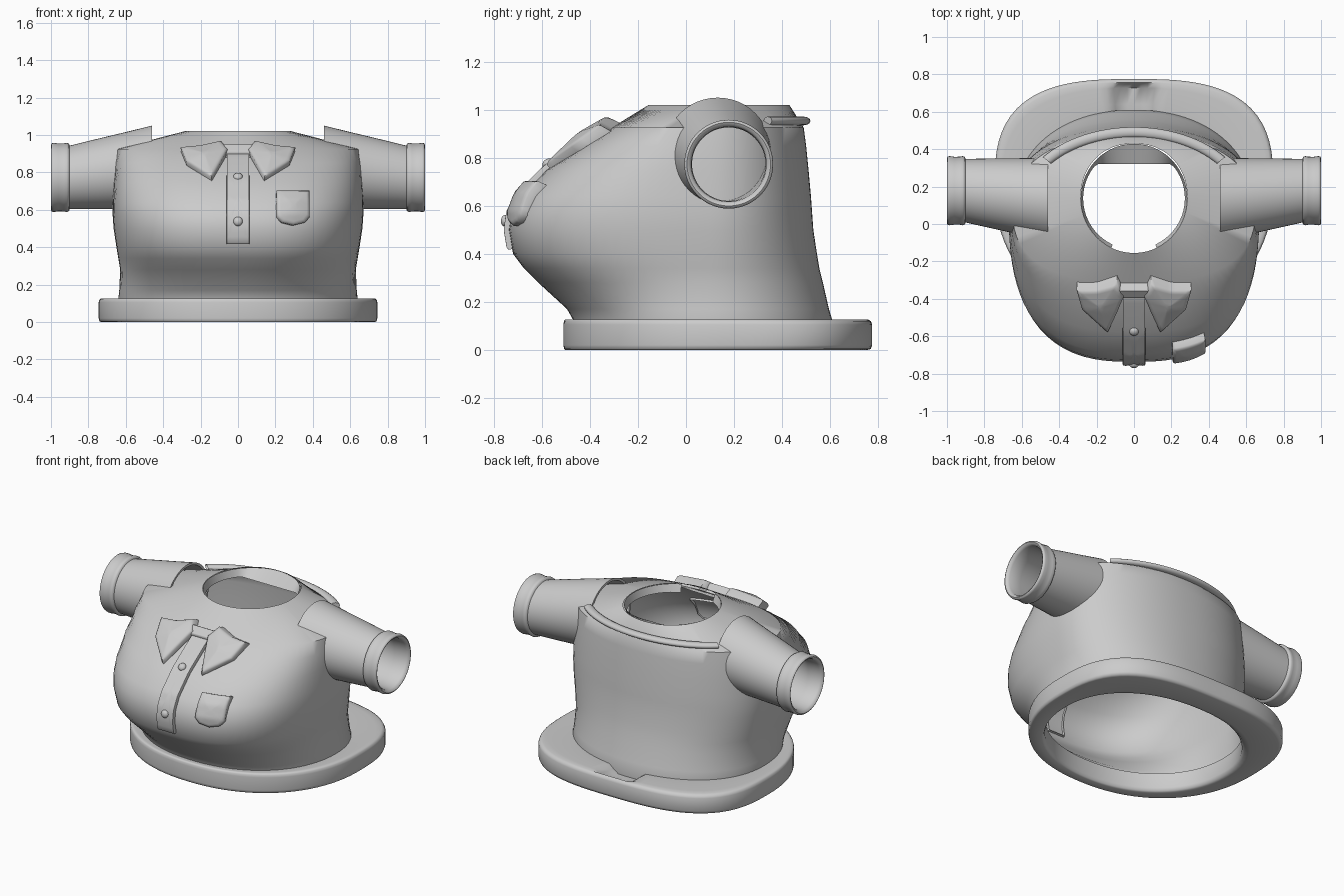
import bpy, bmesh, math
from mathutils import Vector

cube = bpy.data.objects.get("Cube")
if cube:
    bpy.data.objects.remove(cube, do_unlink=True)

grey = bpy.data.materials.new("grey_fabric")
grey.use_nodes = True
grey.diffuse_color = (0.6, 0.6, 0.6, 1)
grey.node_tree.nodes["Principled BSDF"].inputs["Base Color"].default_value = (0.6, 0.6, 0.6, 1)

SEG = 96


def finish(name, bm, angle=40):
    bmesh.ops.recalc_face_normals(bm, faces=bm.faces)
    mesh = bpy.data.meshes.new(name)
    bm.to_mesh(mesh)
    bm.free()
    mesh.materials.append(grey)
    ob = bpy.data.objects.new(name, mesh)
    bpy.context.collection.objects.link(ob)
    bpy.ops.object.select_all(action='DESELECT')
    bpy.context.view_layer.objects.active = ob
    ob.select_set(True)
    bpy.ops.object.shade_smooth_by_angle(angle=math.radians(angle))


def loft(name, rings, closed=False, cap=False, angle=40):
    """Skin a list of closed point rings."""
    bm = bmesh.new()
    rows = [[bm.verts.new(p) for p in ring] for ring in rings]
    pairs = list(zip(rows, rows[1:]))
    if closed:
        pairs.append((rows[-1], rows[0]))
    for r, s in pairs:
        for i in range(len(r)):
            j = (i + 1) % len(r)
            bm.faces.new((r[i], r[j], s[j], s[i]))
    if cap:
        bm.faces.new(rows[-1])
    finish(name, bm, angle)


def egg(z, a, front, back, cy, nf, nb):
    """Superellipse ring with separate front and back depth."""
    pts = []
    for i in range(SEG):
        t = 2 * math.pi * i / SEG
        c, s = math.cos(t), math.sin(t)
        b, n = (back - cy, nb) if s > 0 else (cy - front, nf)
        r = (abs(c / a) ** n + abs(s / b) ** n) ** (-1 / n)
        pts.append(Vector((r * c, cy + r * s, z)))
    return pts


# Torso: height, half width, front, back, centre, front power
torso = [
    (0.05, 0.63, -0.455, 0.605, 0.1, 2.1),
    (0.12, 0.64, -0.467, 0.61, 0.1, 2.15), (0.17, 0.635, -0.495, 0.595, 0.1, 2.2),
    (0.28, 0.63, -0.615, 0.57, 0.1, 2.4), (0.34, 0.64, -0.675, 0.555, 0.1, 2.55),
    (0.40, 0.65, -0.72, 0.545, 0.1, 2.65), (0.50, 0.665, -0.737, 0.53, 0.1, 2.7),
    (0.57, 0.67, -0.727, 0.525, 0.1, 2.7), (0.64, 0.67, -0.69, 0.52, 0.1, 2.7),
    (0.75, 0.665, -0.578, 0.51, 0.1, 2.7), (0.85, 0.66, -0.43, 0.5, 0.1, 2.7),
    (0.925, 0.65, -0.31, 0.49, 0.1, 2.7), (1.02, 0.285, -0.155, 0.43, 0.137, 2.0)]


def shape_at(z):
    for lo, hi in zip(torso, torso[1:]):
        if z <= hi[0]:
            break
    k = (z - lo[0]) / (hi[0] - lo[0])
    return [p + (q - p) * k for p, q in zip(lo, hi)]


def front_y(x, z):
    _, a, f, _, cy, n = shape_at(z)
    return cy - (cy - f) * max(0, 1 - abs(x / a) ** n) ** (1 / n)


def on_front(x, z, lift):
    """Point on the chest, raised along the surface normal."""
    e = 0.02
    dx = (front_y(x + e, z) - front_y(x - e, z)) / (2 * e)
    dz = (front_y(x, z + e) - front_y(x, z - e)) / (2 * e)
    return Vector((x, front_y(x, z), z)) + Vector((dx, -1, dz)).normalized() * lift


loft("shirt_body", [egg(*r, 2.15) for r in torso], angle=55)

# Hem band, with a soft dip at the centre back
outer = egg(0, 0.745, -0.51, 0.775, 0.2, 2.2, 2.9)
inner = egg(0, 0.61, -0.44, 0.585, 0.1, 2.1, 2.15)
section = [(1, 0.02), (1, 0.105), (0.97, 0.12), (0.9, 0.127), (0.75, 0.127), (0.3, 0.127),
           (0, 0.12), (0, 0.025), (0.08, 0.006), (0.2, 0), (0.9, 0), (0.97, 0.004)]
hem = []
for t, z in section:
    ring = [p.lerp(q, t) for p, q in zip(inner, outer)]
    for p in ring:
        dip = 0.05 * min(1, max(0, (0.13 - abs(p.x)) / 0.06))
        p.z = z - (dip if z > 0.11 and t < 0.85 and p.y > 0.5 else 0)
    hem.append(ring)
loft("hem_band", hem, closed=True, angle=60)

# Sleeves with rolled cuffs, open at both ends
sleeve = [(0.46, 0.222), (0.6, 0.205), (0.75, 0.188), (0.9, 0.17), (0.904, 0.18), (0.915, 0.185),
          (0.93, 0.182), (0.96, 0.181), (0.985, 0.185), (0.996, 0.182), (1, 0.174), (0.994, 0.163),
          (0.98, 0.156), (0.9, 0.153), (0.46, 0.207)]
for side, label in ((1, "left"), (-1, "right")):
    rings = []
    for x, r in sleeve:
        k = min(1, (x - 0.46) / 0.44)
        cy, cz = 0.132 + 0.046 * k, 0.828 - 0.055 * k
        rings.append([Vector((side * x, cy + r * math.cos(2 * math.pi * i / 48),
                              cz + r * math.sin(2 * math.pi * i / 48))) for i in range(48)])
    loft(label + "_sleeve", rings, closed=True, angle=50)

# Raised trim around the back of the shoulders
rings = []
for i in range(41):
    t = math.radians(-52 + 104 * i / 40)
    out = Vector((math.sin(t), math.cos(t), 0))
    centre = Vector((0.59 * out.x, 0.1 + 0.39 * out.y, 0.953))
    rings.append([centre + out * 0.028 * math.cos(u) + Vector((0, 0, 0.018 * math.sin(u)))
                  for u in (2 * math.pi * j / 12 for j in range(12))])
loft("back_yoke_trim", rings, cap=True, angle=60)

# Facing inside the neck, deeper at the back and open at the front
bm = bmesh.new()
prev = None
for i in range(49):
    t = math.radians(-65 + 310 * i / 48)
    c, s = math.cos(t), math.sin(t)
    pair = [bm.verts.new((0.285 * c, 0.137 + 0.292 * s, 1.018)),
            bm.verts.new((0.272 * c, min(0.137 + 0.272 * s, 0.32), 0.97))]
    if prev:
        bm.faces.new((prev[0], pair[0], pair[1], prev[1]))
    prev = pair
finish("neck_facing", bm)


def pad(name, corners, height, mirror=1, soft=0.06, dome=0.0, lean=0.0):
    """Padded patch draped over the chest; lean pushes its top edge forward."""
    edge = []
    for (x0, z0), (x1, z1) in zip(corners, corners[1:] + corners[:1]):
        steps = max(2, int(math.hypot(x1 - x0, z1 - z0) / 0.02))
        edge += [(x0 + (x1 - x0) * i / steps, z0 + (z1 - z0) * i / steps) for i in range(steps)]
    cx = sum(p[0] for p in edge) / len(edge)
    cz = sum(p[1] for p in edge) / len(edge)
    low = min(p[1] for p in edge)
    tall = max(p[1] for p in edge) - low
    layers = [(1, -0.015), (1, height * 0.7), (1 - soft, height)]
    layers += [((1 - soft) * (1 - i / 8), height + dome * i / 8) for i in range(1, 8)]
    rings = []
    for s, h in layers:
        ring = []
        for x, z in edge:
            z = cz + (z - cz) * s
            p = on_front(mirror * (cx + (x - cx) * s), z, h)
            if h > 0:
                p.y -= lean * (z - low) / tall
            ring.append(p)
        rings.append(ring)
    loft(name, rings, cap=True, angle=55)


def box(x0, x1, z0, z1):
    return [(x0, z0), (x1, z0), (x1, z1), (x0, z1)]


# Collar points, collar band, button strip and chest pocket
wing = [(0.055, 0.905), (0.09, 0.95), (0.2, 0.925), (0.305, 0.915), (0.275, 0.84), (0.14, 0.755)]
for side, label in ((1, "left"), (-1, "right")):
    pad(label + "_collar_point", wing, 0.03, side, 0.1, 0.016, 0.045)
pad("collar_band", box(-0.09, 0.09, 0.88, 0.925), 0.035, soft=0.2, lean=0.025)
pad("button_strip", box(-0.06, 0.06, 0.42, 0.9), 0.022, soft=0.04)
pad("chest_pocket", [(0.205, 0.69), (0.205, 0.56), (0.23, 0.53), (0.29, 0.515), (0.35, 0.53),
                     (0.375, 0.56), (0.375, 0.69)], 0.026, soft=0.1, dome=0.006, lean=0.025)

# Domed buttons
for z, label in ((0.535, "lower"), (0.76, "upper")):
    base, tip = on_front(0, z, 0.02), on_front(0, z, 0.04)
    bm = bmesh.new()
    bmesh.ops.create_uvsphere(bm, u_segments=20, v_segments=10, radius=0.025)
    turn = (tip - base).to_track_quat('Z', 'Y')
    for v in bm.verts:
        v.co.z *= 0.75
        v.co = base + turn @ v.co
    finish(label + "_button", bm, 60)
